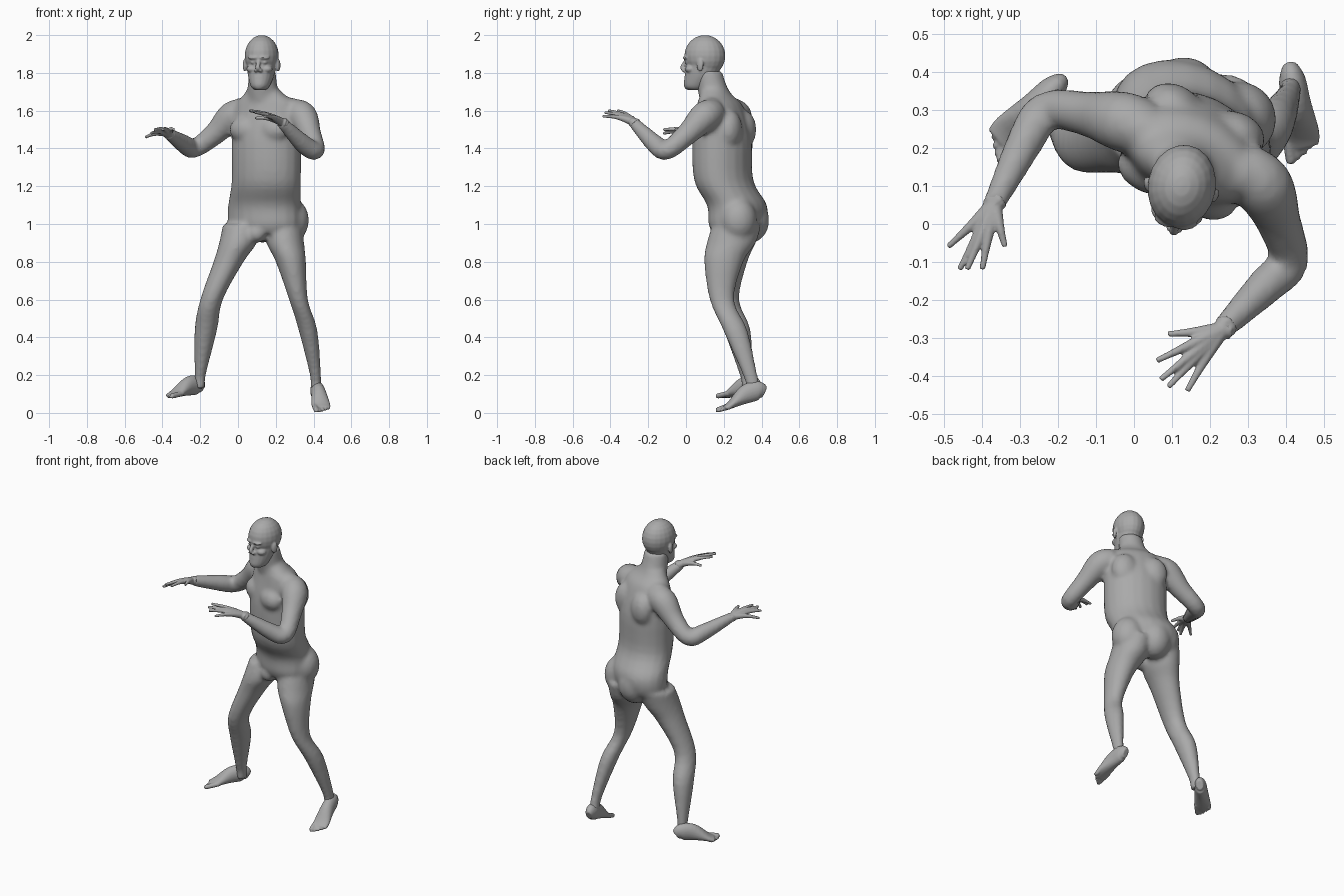
import bpy, bmesh
from math import cos, sin, pi, radians
from mathutils import Vector, Matrix

default_cube = bpy.data.objects.get("Cube")
if default_cube:
    bpy.data.objects.remove(default_cube)

SKIN = bpy.data.materials.new("matte grey")
SKIN.use_nodes = True
COLOUR = (0.4, 0.4, 0.4, 1)
SKIN.diffuse_color = COLOUR
SKIN.node_tree.nodes["Principled BSDF"].inputs["Base Color"].default_value = COLOUR
UP = Vector((0, 0, 1))
TORSO_YAW = radians(-24)
HEAD_YAW = radians(-10)


def smooth_rows(rows, steps=4):
    """Pass a flowing curve through the rows, so that few are needed."""
    rows = [Vector(row) for row in rows]
    padded = [rows[0]] + rows + [rows[-1]]
    result = []
    for before, start, end, after in zip(padded, padded[1:], padded[2:], padded[3:]):
        for step in range(steps):
            t = step / steps
            bend = (end - before) * t * (1 - t) ** 2 / 2 - (after - start) * t * t * (1 - t) / 2
            ease = t * t * (3 - 2 * t)
            result.append(start.lerp(end, ease) + bend)
    return result + [rows[-1]]


def tube(bm, rows, yaw=None, depth=1.0, sides=20):
    """Loft elliptical rings; each row is x, y, z, half width and maybe half depth.
    Rings lie level when a yaw is given, otherwise square to the path."""
    rows = smooth_rows(rows)
    centres = [Vector(row[:3]) for row in rows]
    rings = []
    for i, row in enumerate(rows):
        if yaw is None:
            along = centres[min(i + 1, len(rows) - 1)] - centres[max(i - 1, 0)]
            u = along.cross(UP).normalized()
            v = u.cross(along.normalized())
        else:
            u = Vector((cos(yaw), sin(yaw), 0))
            v = UP.cross(u)
        ring = []
        for k in range(sides):
            angle = 2 * pi * k / sides
            offset = u * row[3] * cos(angle) + v * row[-1] * depth * sin(angle)
            ring.append(bm.verts.new(centres[i] + offset))
        rings.append(ring)
    for lower, upper in zip(rings, rings[1:]):
        for k in range(sides):
            n = (k + 1) % sides
            bm.faces.new((lower[k], lower[n], upper[n], upper[k]))
    bm.faces.new(rings[0][::-1])
    bm.faces.new(rings[-1])


def blob(bm, place, size, yaw=0.0):
    """Add an ellipsoid."""
    matrix = Matrix.Translation(place) @ Matrix.Rotation(yaw, 4, "Z") @ Matrix.Diagonal((*size, 1))
    bmesh.ops.create_uvsphere(bm, u_segments=20, v_segments=12, radius=1, matrix=matrix)


def finish(bm, name, voxel, rounds):
    """Fuse the overlapping volumes into one softened skin."""
    bmesh.ops.recalc_face_normals(bm, faces=bm.faces)
    mesh = bpy.data.meshes.new(name)
    bm.to_mesh(mesh)
    bm.free()
    mesh.materials.append(SKIN)
    obj = bpy.data.objects.new(name, mesh)
    bpy.context.collection.objects.link(obj)
    fuse = obj.modifiers.new("fuse", "REMESH")
    fuse.mode = "VOXEL"
    fuse.voxel_size = voxel
    fuse.use_smooth_shade = True
    soften = obj.modifiers.new("soften", "SMOOTH")
    soften.factor = 0.5
    soften.iterations = rounds


# Torso and neck
body = bmesh.new()
tube(body, [(.14, .26, .95, .16, .11), (.14, .27, 1, .2, .14), (.14, .27, 1.1, .2, .15),
            (.15, .2, 1.23, .19, .15), (.15, .19, 1.45, .19, .15), (.15, .18, 1.62, .18, .11),
            (.14, .16, 1.68, .12, .08), (.13, .15, 1.72, .08, .07)], TORSO_YAW)
tube(body, [(.14, .17, 1.62, .09), (.13, .14, 1.72, .08), (.13, .12, 1.81, .07)], yaw=0)


def torso_blob(side, back, z, size):
    """Add a muscle by its offset across and behind the chest centre."""
    offset = Matrix.Rotation(TORSO_YAW, 3, "Z") @ Vector((side, back, 0))
    blob(body, Vector((.15, .19, z)) + offset, size, TORSO_YAW)


# Chest, shoulder blades, buttocks and shoulder slopes
for s in (-1, 1):
    torso_blob(s * .08, -.09, 1.5, (.09, .06, .07))
    torso_blob(s * .09, .09, 1.5, (.08, .06, .1))
    torso_blob(s * .08, .13, 1.02, (.1, .1, .12))
    torso_blob(s * .12, 0, 1.62, (.1, .06, .05))
blob(body, (.1, .19, .95), (.05, .06, .05))

# Legs, from hip to ankle
tube(body, [(.24, .27, 1, .1), (.25, .24, .9, .1), (.28, .2, .8, .08), (.32, .19, .6, .05),
            (.37, .26, .44, .05), (.41, .34, .2, .03), (.41, .36, .12, .03)], yaw=0, depth=1.3)
tube(body, [(.02, .28, 1, .1), (0, .25, .9, .1), (-.05, .23, .8, .08), (-.14, .21, .6, .06),
            (-.17, .27, .44, .06), (-.2, .32, .2, .03), (-.2, .33, .13, .03)], yaw=0, depth=1.2)

# Arms, from shoulder to wrist
tube(body, [(.28, .15, 1.59, .07), (.34, .1, 1.57, .08), (.38, .01, 1.48, .06), (.41, -.1, 1.39, .05),
            (.35, -.16, 1.42, .05), (.23, -.28, 1.54, .03)])
tube(body, [(.04, .25, 1.59, .07), (-.03, .27, 1.57, .08), (-.12, .29, 1.48, .06), (-.23, .3, 1.4, .05),
            (-.28, .23, 1.42, .05), (-.37, .05, 1.48, .03)])
finish(body, "body", .013, 6)

# Skull, jaw and face
head = bmesh.new()
blob(head, (0, 0, 1.89), (.09, .11, .11))
tube(head, [(0, -.05, 1.71, .03), (0, -.05, 1.73, .05), (0, -.02, 1.79, .07, ),
            (0, 0, 1.86, .08), (0, 0, 1.9, .08)], yaw=0, depth=1.25)
# Nose, lips and chin
tube(head, [(0, -.1, 1.87, .01), (0, -.12, 1.83, .013), (0, -.11, 1.81, .012)], yaw=0)
for z in (1.761, 1.774):
    blob(head, (0, -.1, z), (.024, .01, .006))
blob(head, (0, -.09, 1.73), (.03, .02, .02))
blob(head, (0, -.07, 1.77), (.04, .03, .04))
for s in (-1, 1):
    # Nostrils, brows, eyes, cheeks and ears
    blob(head, (s * .013, -.11, 1.813), (.01, .014, .01))
    blob(head, (s * .03, -.1, 1.88), (.03, .013, .008), s * .3)
    blob(head, (s * .03, -.09, 1.856), (.016, .013, .01))
    blob(head, (s * .04, -.07, 1.82), (.03, .03, .02))
    blob(head, (s * .09, -.01, 1.84), (.01, .02, .034), s * -.3)
place = Matrix.Translation((.126, .1, 0)) @ Matrix.Rotation(HEAD_YAW, 4, "Z")
bmesh.ops.transform(head, matrix=place, verts=head.verts)
finish(head, "head", .0055, 3)


# Hands: one tapering chain per finger, arching from the wrist, thumb first
def hand(name, wrist, tips):
    bm = bmesh.new()
    wrist = Vector(wrist)
    for tip in tips:
        reach = Vector(tip) - wrist
        chain = []
        for step in range(-1, 8):
            t = step / 7
            centre = wrist + reach * t + UP * .01 * sin(pi * t)
            chain.append((*centre, .008 + .015 * (1 - t) ** 1.5))
        tube(bm, chain, sides=12)
    finish(bm, name, .0045, 3)


hand("left_hand", (.23, -.28, 1.54),
     [(.09, -.29, 1.56), (.06, -.36, 1.6), (.07, -.41, 1.6), (.09, -.43, 1.59), (.14, -.44, 1.57)])
hand("right_hand", (-.37, .05, 1.48),
     [(-.34, -.06, 1.5), (-.4, -.12, 1.5), (-.44, -.12, 1.5), (-.46, -.12, 1.48), (-.49, -.06, 1.46)])


# Feet: built from the heel along local -y, then aimed at the toes
def foot(name, heel, toe, inner):
    bm = bmesh.new()
    heel, toe = Vector(heel), Vector(toe)
    # Each slice rests on the sole: distance, half width, half height
    slices = [(0, .02, .03), (.03, .035, .05), (.1, .04, .05), (.19, .05, .022), (.23, .045, .013)]
    tube(bm, [(0, -y, h, w, h) for y, w, h in slices])
    for i in range(5):
        x = inner * (.036 - i * .018)
        radius = .014 if i == 0 else .01
        end = -.27 + i * .004 + i * i * .002
        tube(bm, [(x, -.18, .02, radius), (x, end + .01, radius, radius), (x, end, radius, radius / 2)], sides=12)
    back = (heel - toe).normalized()
    side = back.cross(UP).normalized()
    frame = Matrix((side, back, side.cross(back))).transposed().to_4x4()
    bmesh.ops.transform(bm, matrix=Matrix.Translation(heel) @ frame, verts=bm.verts)
    finish(bm, name, .005, 3)


foot("left_foot", (.41, .425, .08), (.45, .17, 0), -1)
foot("right_foot", (-.19, .38, .1), (-.38, .19, .075), 1)
